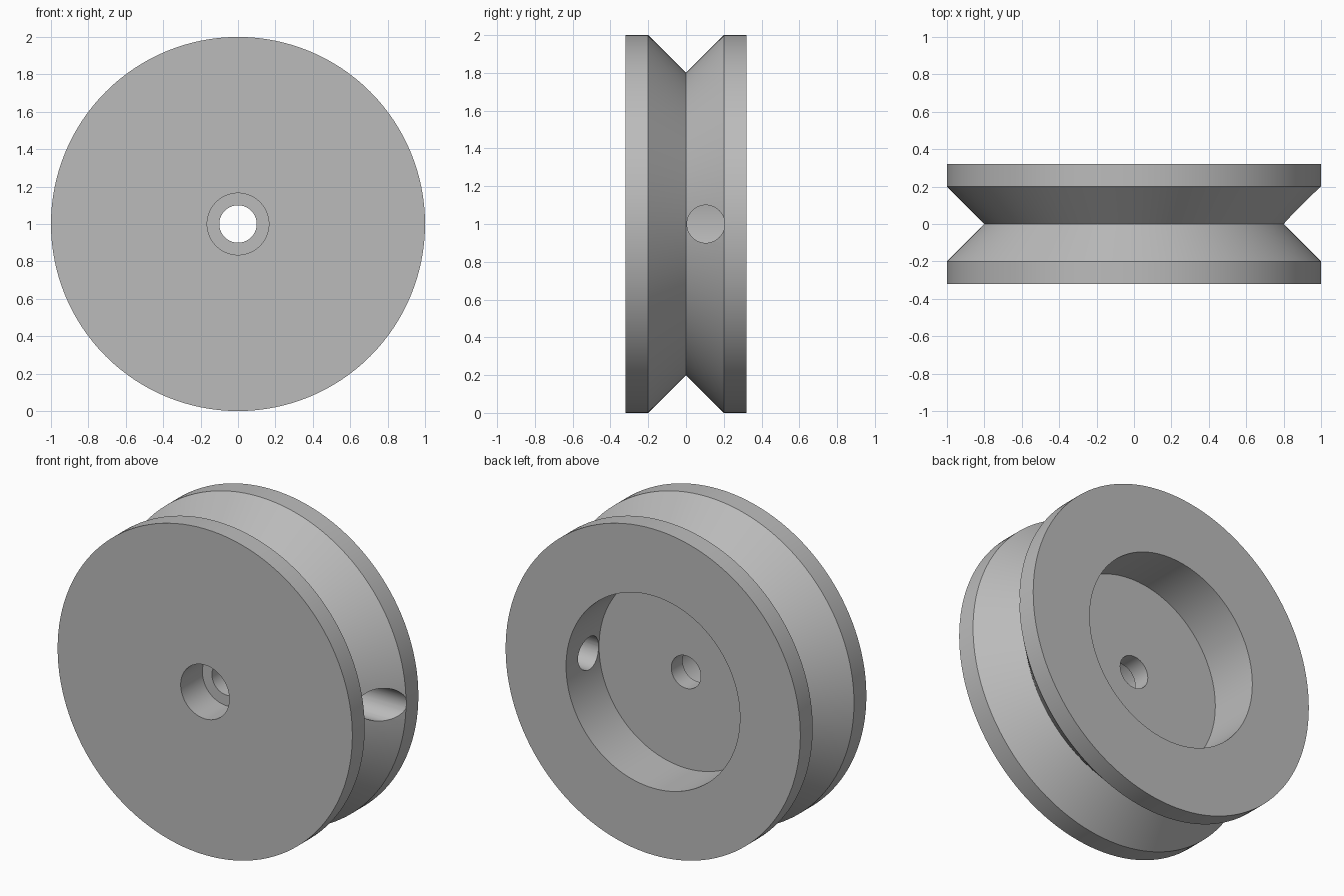
import bpy, bmesh, math
from mathutils import Matrix, Vector

if "Cube" in bpy.data.objects:
    bpy.data.objects.remove(bpy.data.objects["Cube"], do_unlink=True)

SEGMENTS = 128

grey = bpy.data.materials.new("plain grey")
grey.use_nodes = True
colour = (0.5, 0.5, 0.5, 1)
grey.diffuse_color = colour
grey.node_tree.nodes["Principled BSDF"].inputs["Base Color"].default_value = colour


def add_object(name, bm):
    bmesh.ops.recalc_face_normals(bm, faces=bm.faces)
    mesh = bpy.data.meshes.new(name)
    bm.to_mesh(mesh)
    bm.free()
    mesh.materials.append(grey)
    obj = bpy.data.objects.new(name, mesh)
    bpy.context.collection.objects.link(obj)
    return obj


def lathe(name, profile):
    """Turn a closed (radius, y) profile about the axle."""
    bm = bmesh.new()
    verts = [bm.verts.new((r, y, 0)) for r, y in profile]
    edges = [bm.edges.new((a, b)) for a, b in zip(verts, verts[1:] + verts[:1])]
    bmesh.ops.spin(bm, geom=verts + edges, cent=(0, 0, 0), axis=(0, 1, 0),
                   angle=math.tau, steps=SEGMENTS, use_merge=True)
    bmesh.ops.remove_doubles(bm, verts=bm.verts, dist=0.0001)
    bmesh.ops.translate(bm, verts=bm.verts, vec=Vector((0, 0, 1)))
    return add_object(name, bm)


# Pulley: V groove outside, wide pocket behind, counterbored axle hole in front
HALF, LIP, WEB_FRONT, WEB_BACK = 0.32, 0.2, -0.11, 0.0
BORE, COUNTERBORE, POCKET = 0.1, 0.165, 0.59
pulley = lathe("grooved_pulley_wheel", [
    (COUNTERBORE, -HALF), (1, -HALF), (1, -LIP), (0.8, 0), (1, LIP), (1, HALF),
    (POCKET, HALF), (POCKET, WEB_BACK), (BORE, WEB_BACK),
    (BORE, WEB_FRONT), (COUNTERBORE, WEB_FRONT)])

# Radial cord hole through the rim on the left-hand side
bm = bmesh.new()
bmesh.ops.create_cone(bm, cap_ends=True, segments=48, radius1=0.1, radius2=0.1, depth=0.9,
                      matrix=Matrix.Translation((0.75, 0.105, 1)) @ Matrix.Rotation(math.pi / 2, 4, 'Y'))
cutter = add_object("cord_hole_cutter", bm)
cutter.hide_render = True
cutter.hide_viewport = True

cut = pulley.modifiers.new("cord_hole", 'BOOLEAN')
cut.operation = 'DIFFERENCE'
cut.solver = 'EXACT'
cut.object = cutter

# Bake the cut, then shade smooth with crisp machined edges
bpy.context.view_layer.objects.active = pulley
pulley.select_set(True)
bpy.ops.object.modifier_apply(modifier=cut.name)
bpy.data.objects.remove(cutter, do_unlink=True)
bpy.ops.object.shade_smooth_by_angle(angle=math.radians(30))
